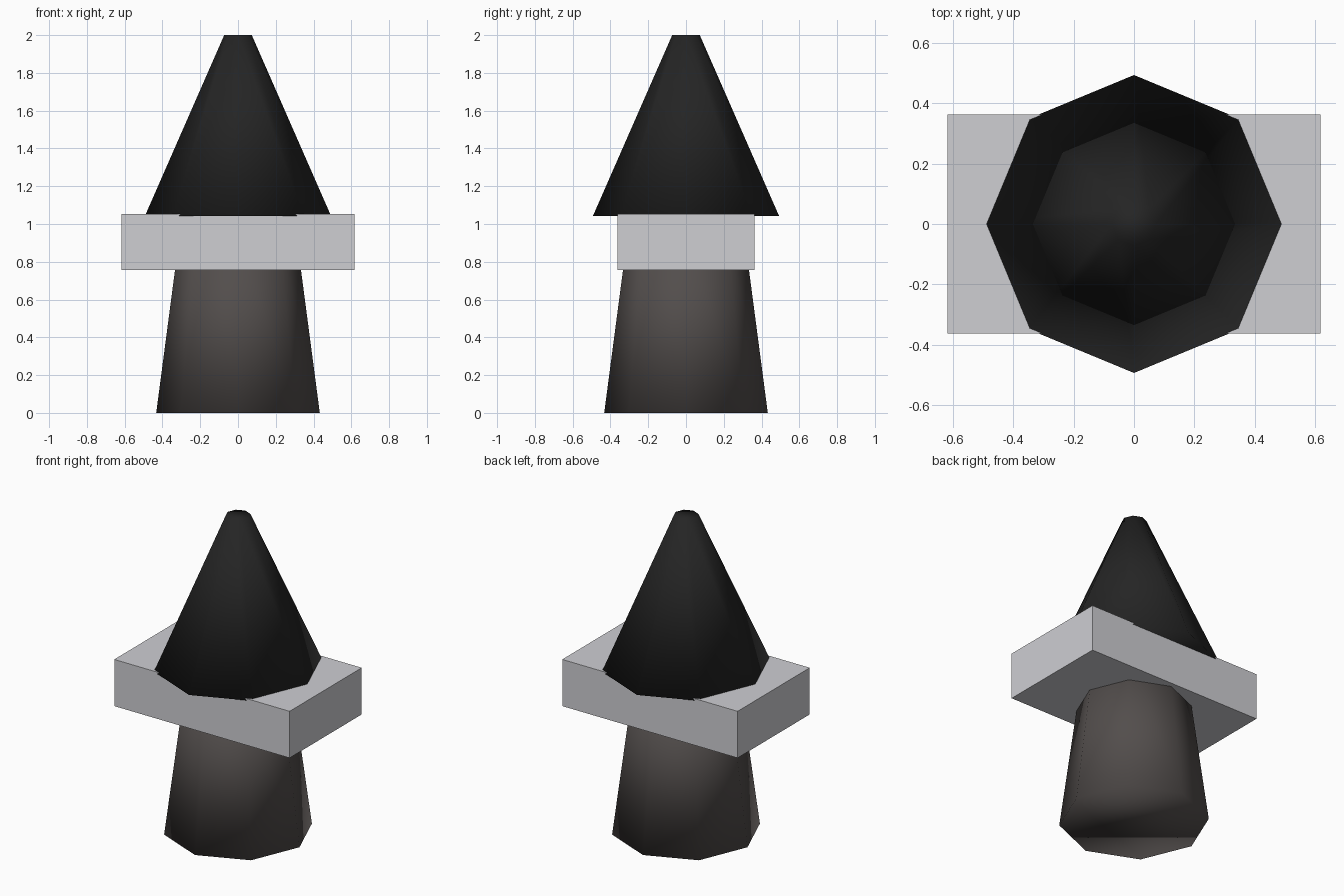
import bpy

if "Cube" in bpy.data.objects:
    bpy.data.objects.remove(bpy.data.objects["Cube"])


def material(name, rgb):
    m = bpy.data.materials.new(name)
    m.diffuse_color = (*rgb, 1)
    m.use_nodes = True
    m.node_tree.nodes["Principled BSDF"].inputs["Base Color"].default_value = m.diffuse_color
    return m


def finish(name, mat, smooth):
    ob = bpy.context.object
    ob.name = name
    ob.data.materials.append(mat)
    if smooth:
        bpy.ops.object.shade_smooth()
    return ob


def frustum(name, r_low, r_high, z_low, z_high, mat):
    # eight sides, corners on the axes, smooth all over
    bpy.ops.mesh.primitive_cone_add(vertices=8, radius1=r_low, radius2=r_high,
                                    depth=z_high - z_low,
                                    location=(0, 0, (z_low + z_high) / 2))
    return finish(name, mat, True)


brown = material("dark warm grey", (0.085, 0.075, 0.072))
grey = material("light grey", (0.62, 0.62, 0.65))
black = material("near black", (0.018, 0.018, 0.018))

# tapered base, running up inside the block
frustum("base", 0.433, 0.308, 0.0, 0.95, brown)

# rectangular block
bpy.ops.mesh.primitive_cube_add(size=1, location=(0, 0, 0.905))
bpy.context.object.scale = (1.235, 0.726, 0.297)
finish("block", grey, False)

# pointed top, sunk slightly into the block
frustum("pointed_top", 0.493, 0.073, 1.042, 2.0, black)
